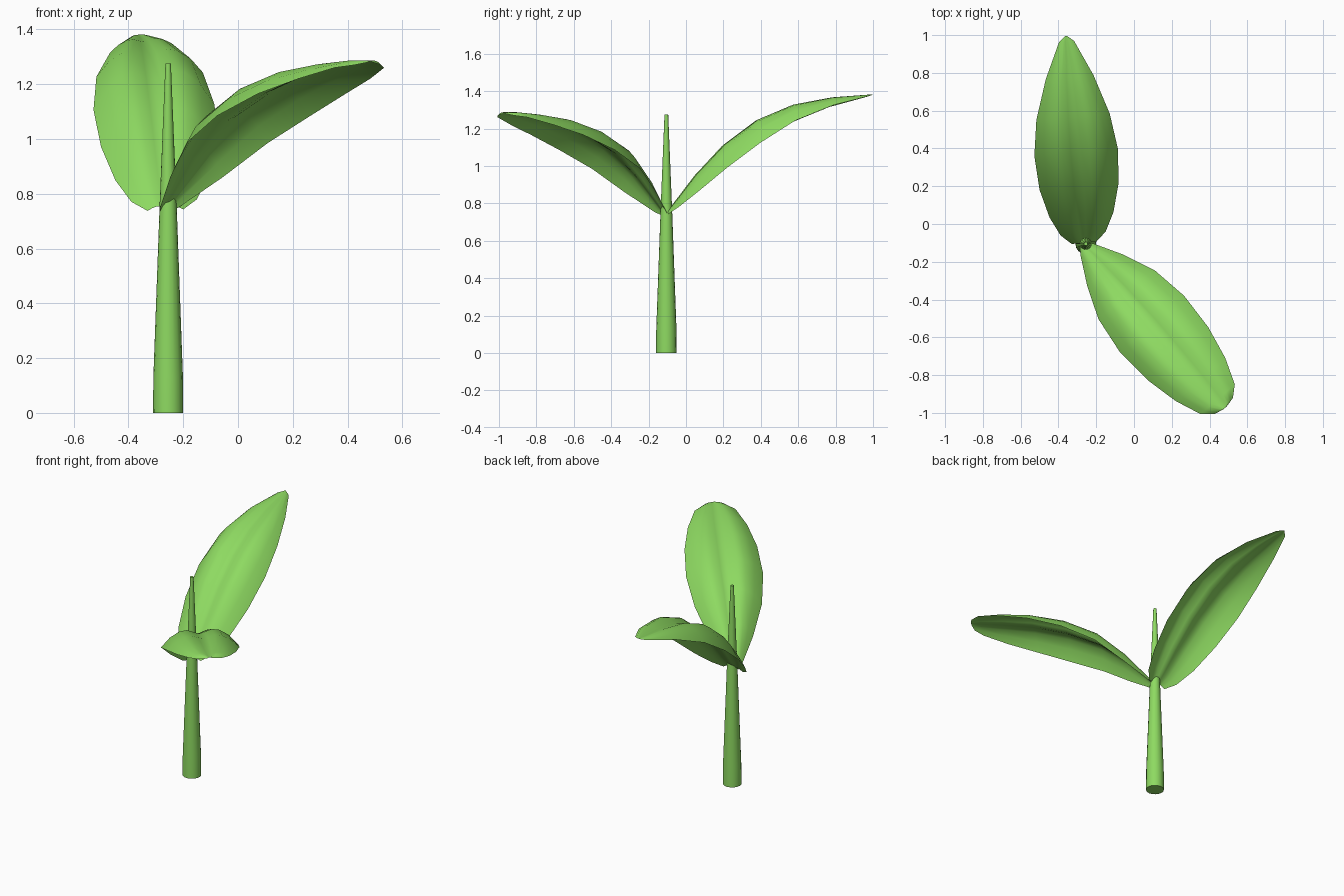
import bpy, bmesh, math
from mathutils import Vector

if "Cube" in bpy.data.objects:
    bpy.data.objects.remove(bpy.data.objects["Cube"])

green = bpy.data.materials.new("leaf_green")
green.diffuse_color = (0.27, 0.70, 0.12, 1)
green.use_nodes = True
green.node_tree.nodes["Principled BSDF"].inputs["Base Color"].default_value = green.diffuse_color
BASE = Vector((-0.255, -0.105, 0))


def finish(name, bm, angle):
    bmesh.ops.remove_doubles(bm, verts=bm.verts, dist=0.0005)
    bmesh.ops.recalc_face_normals(bm, faces=bm.faces)
    if name.endswith("leaf") and sum(f.normal.z for f in bm.faces) < 0:
        bmesh.ops.reverse_faces(bm, faces=bm.faces)
    me = bpy.data.meshes.new(name)
    bm.to_mesh(me)
    bm.free()
    me.materials.append(green)
    ob = bpy.data.objects.new(name, me)
    bpy.context.collection.objects.link(ob)
    bpy.ops.object.select_all(action='DESELECT')
    ob.select_set(True)
    bpy.context.view_layer.objects.active = ob
    bpy.ops.object.shade_smooth_by_angle(angle=math.radians(angle))
    return ob


def stem(profile, sides=16):
    bm = bmesh.new()
    rings = []
    for r, z in profile:
        rings.append([bm.verts.new(BASE + Vector((r * math.cos(a), r * math.sin(a), z)))
                      for a in (2 * math.pi * i / sides for i in range(sides))])
    for a, b in zip(rings, rings[1:]):
        for i in range(sides):
            j = (i + 1) % sides
            bm.faces.new((a[i], a[j], b[j], b[i]))
    bm.faces.new(rings[0][::-1])
    bm.faces.new(rings[-1])
    finish("stem", bm, 40)


# Leaf cross-section: (fraction of half width, height between edge and crest)
HALF = [(0.0, 0.76), (0.13, 0.84), (0.32, 1.0), (0.52, 0.93), (0.77, 0.58), (1.0, 0.0)]
SECTION = [(-u, h) for u, h in HALF[:0:-1]] + HALF


def leaf(name, origin, tip, rows, roll=0.0):
    # Rows: distance along leaf, half width, edge height, crest height
    bm = bmesh.new()
    origin = Vector(origin)
    d = (Vector(tip) - origin).normalized()
    side = Vector((-d.y, d.x))
    grid = []
    for s, w, ze, zc in rows:
        line = []
        for u, h in SECTION:
            p = origin + d * s + side * (w * u)
            line.append(bm.verts.new((p.x, p.y, ze + (zc - ze) * h - roll * u * w)))
        grid.append(line)
    for a, b in zip(grid, grid[1:]):
        for i in range(len(SECTION) - 1):
            bm.faces.new((a[i], a[i + 1], b[i + 1], b[i]))
    finish(name, bm, 80)


# Tapered shoot
stem([(0.055, 0), (0.054, 0.13), (0.031, 0.76), (0.010, 1.275)])

# Rear leaf, wide at its base
leaf("rear_leaf", (-0.265, -0.10), (-0.36, 1.0), [
    (0.00, 0.065, 0.74, 0.755), (0.05, 0.12, 0.775, 0.82), (0.15, 0.17, 0.855, 0.95),
    (0.30, 0.21, 0.98, 1.11), (0.48, 0.222, 1.115, 1.245), (0.67, 0.195, 1.235, 1.325),
    (0.88, 0.127, 1.32, 1.365), (1.07, 0.04, 1.37, 1.38), (1.10, 0.004, 1.379, 1.381)], 0.04)

# Front leaf, rounded at its tip
leaf("front_leaf", (-0.27, -0.11), (0.48, -0.97), [
    (0.00, 0.02, 0.735, 0.745), (0.03, 0.045, 0.75, 0.775), (0.18, 0.127, 0.86, 0.945),
    (0.35, 0.197, 0.985, 1.09), (0.555, 0.226, 1.085, 1.19), (0.765, 0.213, 1.165, 1.25),
    (0.946, 0.174, 1.22, 1.275), (1.085, 0.12, 1.26, 1.287), (1.133, 0.065, 1.27, 1.287),
    (1.145, 0.01, 1.28, 1.285)])
